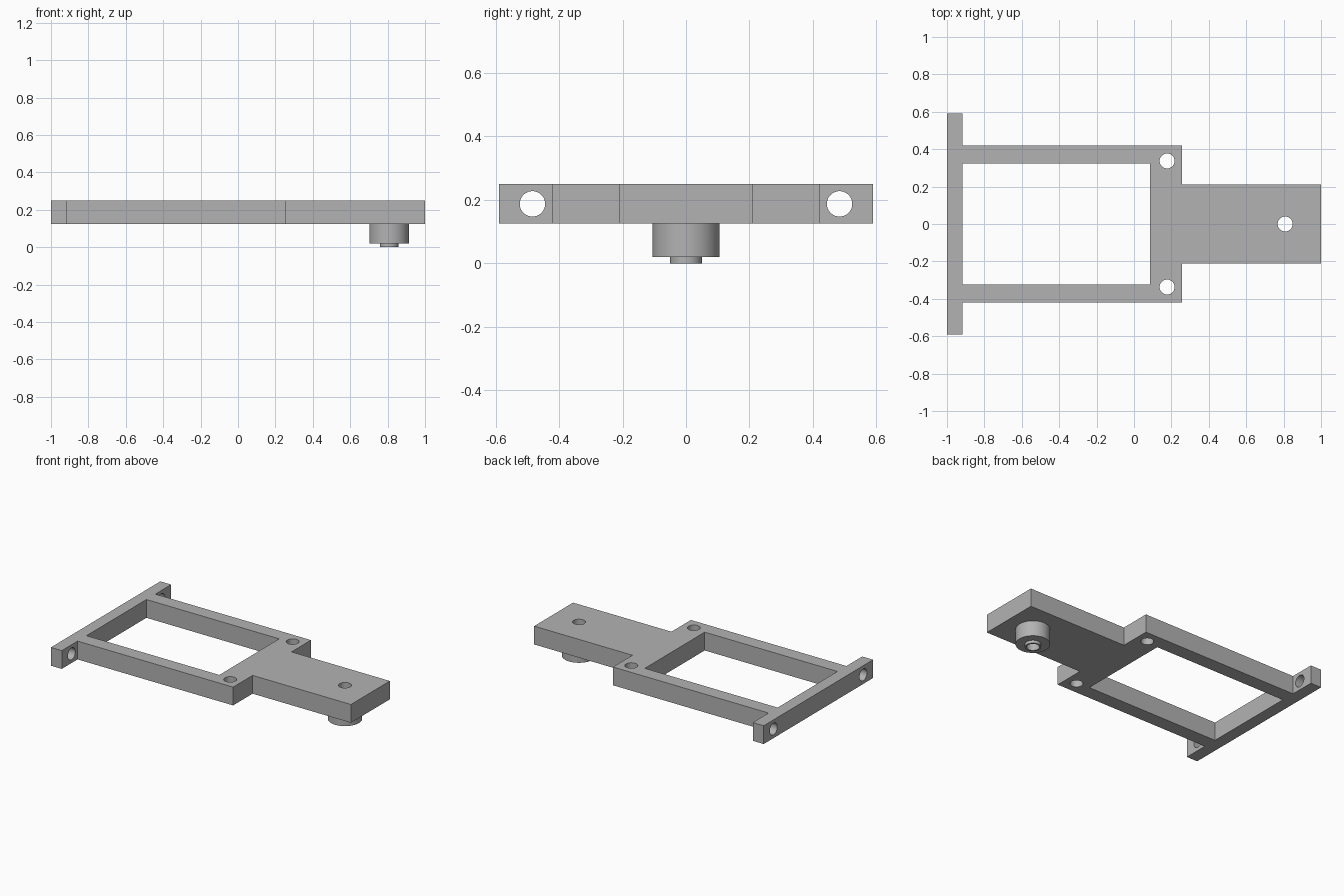
import bpy
import bmesh
from math import pi
from mathutils import Matrix

if "Cube" in bpy.data.objects:
    bpy.data.objects.remove(bpy.data.objects["Cube"])

BOTTOM, TOP = 0.125, 0.25
MID = (BOTTOM + TOP) / 2
PIN_X = 0.808

grey = bpy.data.materials.new("plain_grey")
grey.use_nodes = True
grey.diffuse_color = (0.45, 0.45, 0.45, 1)
grey.node_tree.nodes["Principled BSDF"].inputs["Base Color"].default_value = grey.diffuse_color


def make_object(name, bm):
    bmesh.ops.recalc_face_normals(bm, faces=bm.faces)
    mesh = bpy.data.meshes.new(name)
    bm.to_mesh(mesh)
    bm.free()
    mesh.materials.append(grey)
    obj = bpy.data.objects.new(name, mesh)
    bpy.context.collection.objects.link(obj)
    return obj


def cylinder(name, center, radius, depth, along_x=False):
    bm = bmesh.new()
    turn = Matrix.Rotation(pi / 2, 4, "Y") if along_x else Matrix()
    bmesh.ops.create_cone(bm, cap_ends=True, segments=48, radius1=radius, radius2=radius,
                          depth=depth, matrix=Matrix.Translation(center) @ turn)
    return make_object(name, bm)


def prism(name, outline, z0, z1):
    bm = bmesh.new()
    face = bm.faces.new([bm.verts.new((x, y, z0)) for x, y in outline])
    made = bmesh.ops.extrude_face_region(bm, geom=[face])["geom"]
    verts = [v for v in made if isinstance(v, bmesh.types.BMVert)]
    bmesh.ops.translate(bm, verts=verts, vec=(0, 0, z1 - z0))
    return make_object(name, bm)


def combine(target, tool, operation):
    tool.hide_render = True
    mod = target.modifiers.new(tool.name, "BOOLEAN")
    mod.operation, mod.object, mod.solver = operation, tool, "EXACT"
    bpy.context.view_layer.objects.active = target
    bpy.ops.object.modifier_apply(modifier=mod.name)
    bpy.data.objects.remove(tool)


# Stepped plate: cross bar, frame and tongue as one mirrored outline
half = [(-1, 0.59), (-0.918, 0.59), (-0.918, 0.42), (0.257, 0.42),
        (0.257, 0.21), (1, 0.21)]
outline = half + [(x, -y) for x, y in reversed(half)]
bracket = prism("bracket_plate", outline, BOTTOM, TOP)

# Rectangular window
window = [(-0.918, -0.323), (0.085, -0.323), (0.085, 0.323), (-0.918, 0.323)]
combine(bracket, prism("window_cutter", window, 0, 0.4), "DIFFERENCE")

# Round boss with a narrow lip under the tongue
lip = cylinder("pivot_boss_lip", (PIN_X, 0, 0.03), 0.05, 0.06)
boss = cylinder("pivot_boss", (PIN_X, 0, 0.08), 0.106, 0.12)
combine(boss, lip, "UNION")
combine(bracket, boss, "UNION")

# Pivot bore, frame screw holes and cross bar screw holes
combine(bracket, cylinder("pivot_bore", (PIN_X, 0, 0.15), 0.04, 0.6), "DIFFERENCE")
for side in (-1, 1):
    combine(bracket, cylinder("frame_hole", (0.177, side * 0.337, MID), 0.04, 0.4), "DIFFERENCE")
    combine(bracket, cylinder("bar_hole", (-0.96, side * 0.484, MID), 0.04, 0.3, True), "DIFFERENCE")

# Smooth round walls, crisp edges
bpy.ops.object.select_all(action="DESELECT")
bracket.select_set(True)
bpy.context.view_layer.objects.active = bracket
bpy.ops.object.shade_smooth_by_angle(angle=pi / 6)
